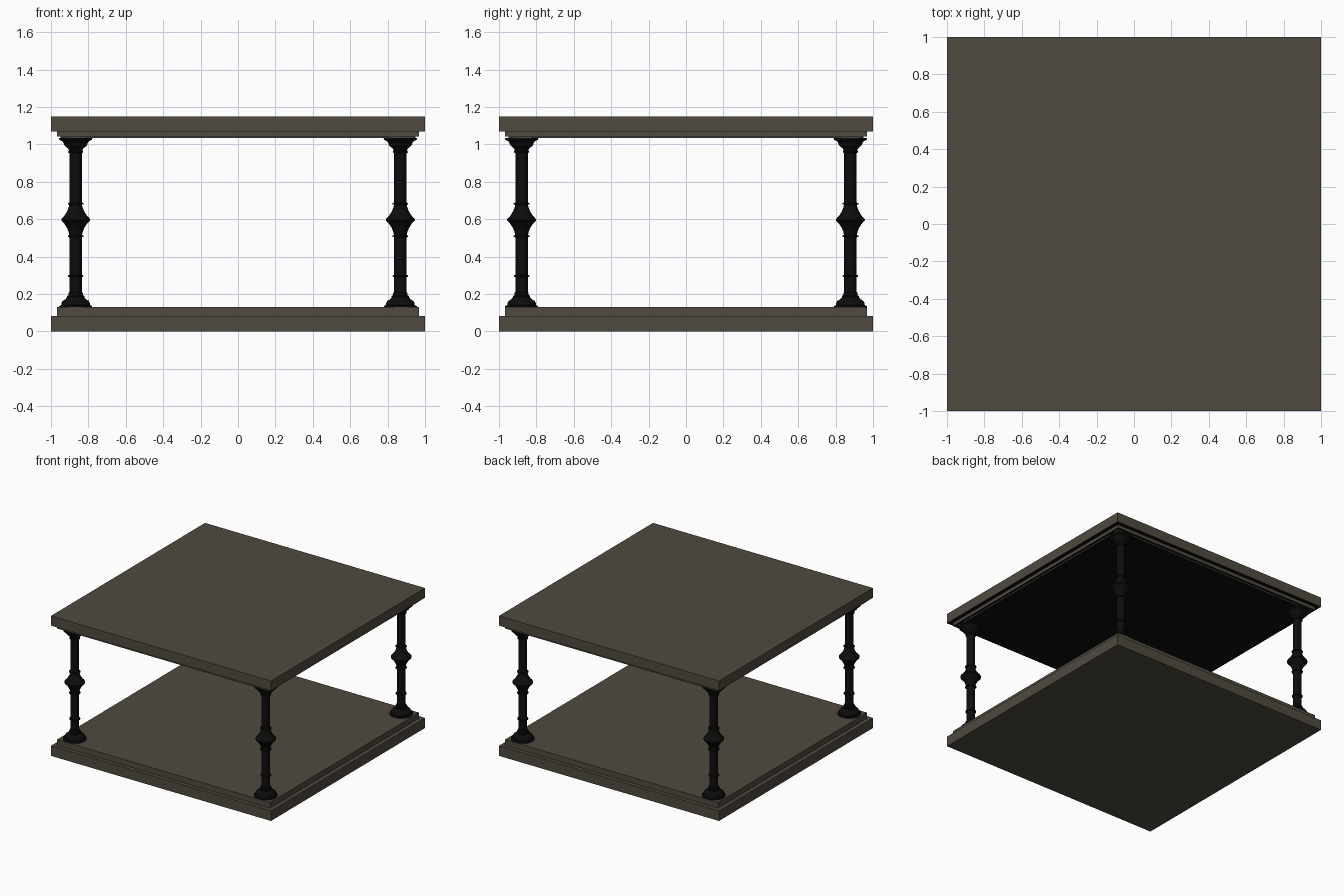
import bpy, bmesh, math

if "Cube" in bpy.data.objects:
    bpy.data.objects.remove(bpy.data.objects["Cube"])


def material(name, col):
    m = bpy.data.materials.new(name)
    m.diffuse_color = (*col, 1)
    m.use_nodes = True
    m.node_tree.nodes["Principled BSDF"].inputs["Base Color"].default_value = m.diffuse_color
    return m


STONE = material("grey_brown_stone", (0.079, 0.069, 0.051))
BLACK = material("black_iron", (0.004, 0.004, 0.004))


def slab(name, half, z0, z1, dark_under=False):
    bpy.ops.mesh.primitive_cube_add(size=1, location=(0, 0, (z0 + z1) / 2))
    o = bpy.context.object
    o.name = name
    o.scale = (2 * half, 2 * half, z1 - z0)
    bpy.ops.object.transform_apply(location=True, rotation=False, scale=True)
    o.data.materials.append(STONE)
    o.data.materials.append(BLACK)
    if dark_under:
        for p in o.data.polygons:
            if p.normal.z < -0.5:
                p.material_index = 1
    return o


# Base and top with their stepped edges
slab("base_slab", 1.0, 0.0, 0.083)
slab("base_step", 0.968, 0.083, 0.13)
slab("top_slab", 1.0, 1.07, 1.15, True)
slab("top_step", 0.968, 1.043, 1.07, True)
slab("top_inner_step", 0.95, 1.033, 1.043, True)

# Turned column profile: (radius, height)
PROFILE = [
    (0.088, 0.13), (0.088, 0.136), (0.076, 0.141), (0.076, 0.152),
    (0.070, 0.163), (0.056, 0.171), (0.046, 0.183), (0.046, 0.190),
    (0.038, 0.194), (0.038, 0.205), (0.033, 0.212),
    (0.033, 0.290), (0.041, 0.293), (0.041, 0.299), (0.033, 0.302),
    (0.033, 0.503), (0.042, 0.506), (0.042, 0.512), (0.034, 0.515),
    (0.038, 0.533), (0.046, 0.553), (0.060, 0.575), (0.077, 0.593),
    (0.077, 0.601), (0.060, 0.619), (0.046, 0.641), (0.038, 0.661),
    (0.034, 0.677), (0.042, 0.680), (0.042, 0.686), (0.033, 0.689),
    (0.033, 0.953), (0.040, 0.957), (0.040, 0.963), (0.036, 0.967),
    (0.040, 0.978), (0.050, 0.985), (0.060, 0.995), (0.066, 1.010),
    (0.072, 1.018), (0.087, 1.024), (0.090, 1.035),
]


def column(name, x, y):
    bm = bmesh.new()
    n = 32
    rings = [[bm.verts.new((r * math.cos(2 * math.pi * i / n),
                            r * math.sin(2 * math.pi * i / n), z))
              for i in range(n)] for r, z in PROFILE]
    for a, b in zip(rings, rings[1:]):
        for i in range(n):
            j = (i + 1) % n
            bm.faces.new((a[i], a[j], b[j], b[i]))
    bm.faces.new(rings[0][::-1])
    bm.faces.new(rings[-1])
    me = bpy.data.meshes.new(name)
    bm.to_mesh(me)
    bm.free()
    me.materials.append(BLACK)
    o = bpy.data.objects.new(name, me)
    o.location = (x, y, 0)
    bpy.context.collection.objects.link(o)
    bpy.ops.object.select_all(action='DESELECT')
    o.select_set(True)
    bpy.context.view_layer.objects.active = o
    bpy.ops.object.shade_smooth_by_angle(angle=math.radians(35))


# Four corner columns
for sx, side in ((-1, "left"), (1, "right")):
    for sy, end in ((-1, "front"), (1, "back")):
        column(f"{end}_{side}_column", sx * 0.868, sy * 0.879)
